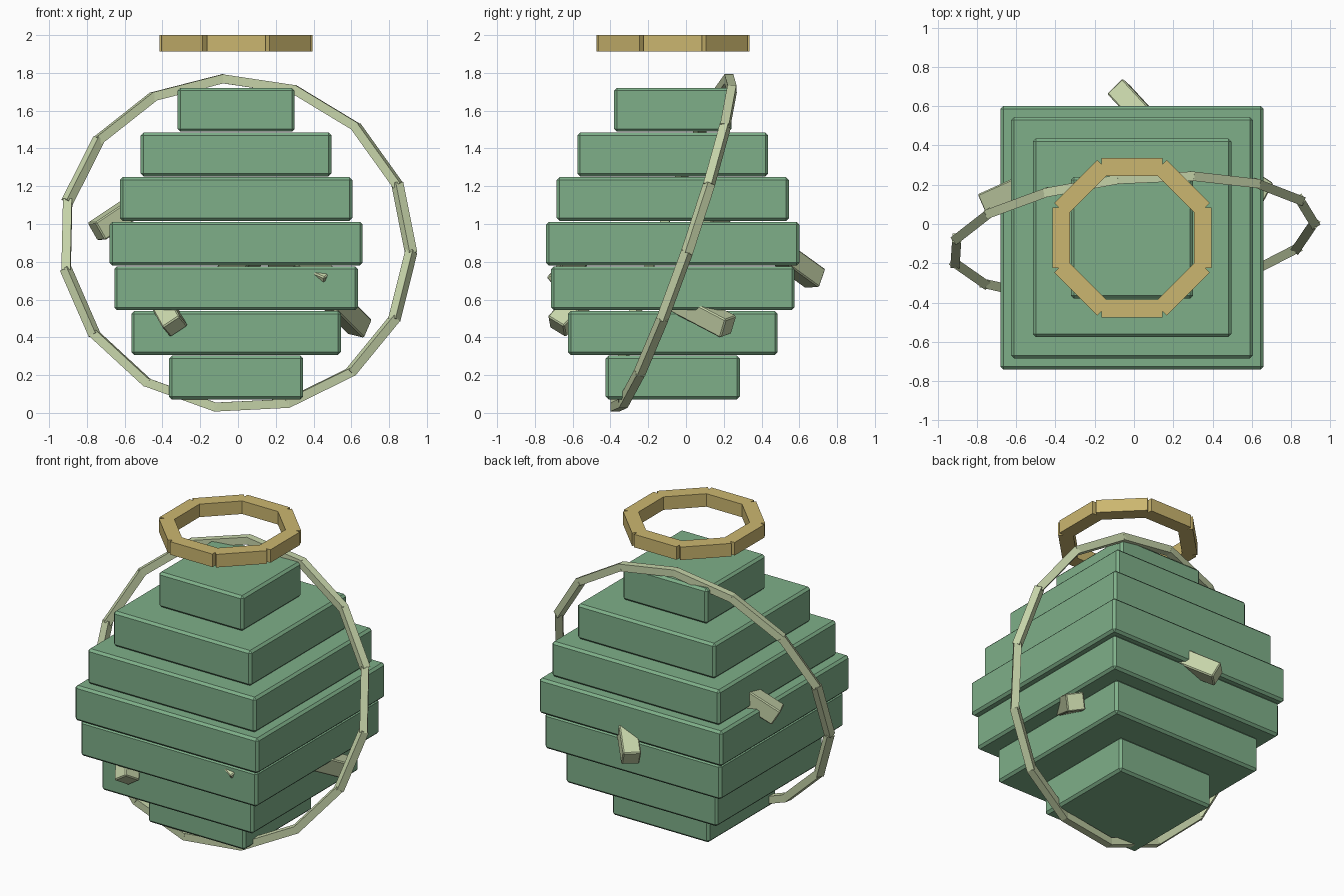
import bpy, math
from mathutils import Vector, Matrix

if "Cube" in bpy.data.objects:
    bpy.data.objects.remove(bpy.data.objects["Cube"], do_unlink=True)


def material(name, rgb):
    m = bpy.data.materials.new(name)
    m.use_nodes = True
    m.diffuse_color = (*rgb, 1)
    m.node_tree.nodes["Principled BSDF"].inputs["Base Color"].default_value = (*rgb, 1)
    return m


GREEN = material("leaf_green", (0.21, 0.43, 0.25))
PALE = material("pale_sage", (0.57, 0.66, 0.40))
GOLD = material("soft_gold", (0.60, 0.47, 0.16))
CENTRE = Vector((-0.01, -0.07, 0))


def box(name, size, place, mat, bevel=0):
    """Box of the given size, set by a placement matrix, with optional chamfer."""
    bpy.ops.mesh.primitive_cube_add(size=1)
    ob = bpy.context.object
    ob.name = name
    ob.data.transform(Matrix.Diagonal((*size, 1)))
    ob.matrix_world = place
    ob.data.materials.append(mat)
    if bevel:
        mod = ob.modifiers.new("chamfer", "BEVEL")
        mod.width = bevel
        mod.segments = 1
    return ob


def frame(origin, axis, side):
    """Placement whose z runs along axis and whose x leans towards side."""
    z = Vector(axis).normalized()
    x = Vector(side)
    x = (x - z * x.dot(z)).normalized()
    rot = Matrix((x, z.cross(x), z)).transposed()
    return Matrix.Translation(origin) @ rot.to_4x4()


# Stacked square tiers of the body
for i, half in enumerate((0.355, 0.555, 0.645, 0.67, 0.615, 0.505, 0.31)):
    z = 0.187 + i * 0.2363
    box(f"body_tier_{i + 1}", (2 * half, 2 * half, 0.232),
        Matrix.Translation(CENTRE + Vector((0, 0, z))), GREEN, 0.015)

# Floating octagonal halo
for i in range(8):
    turn = Matrix.Rotation(i * math.pi / 4, 4, "Z")
    box(f"halo_segment_{i + 1}", (0.09, 0.31, 0.086),
        Matrix.Translation(CENTRE + Vector((0, 0, 1.957))) @ turn
        @ Matrix.Translation((0.36, 0, 0)), GOLD)

# Tilted hoop of straight bars around the body
SIDES, RADIUS = 15, 0.925
hub = Vector((-0.005, -0.067, 0.895))
normal = Vector((0.095, -1, 0.345)).normalized()
across = Vector((1, 0.095, 0)).normalized()
upward = across.cross(normal)
if upward.z < 0:
    upward.negate()


def hoop_point(i):
    a = math.radians(-3) + i * math.tau / SIDES
    return hub + RADIUS * (across * math.cos(a) + upward * math.sin(a))


for i in range(SIDES):
    a, b = hoop_point(i), hoop_point(i + 1)
    d = b - a
    box(f"hoop_bar_{i + 1}", (0.047, 0.047, d.length * 1.03),
        frame((a + b) / 2, d, d.cross(Vector((0, 0, 1)))), PALE)

# Square pegs poking out of the body: end centre, outward axis, side direction
PEG, LENGTH = 0.11, 0.34
pegs = {
    "front_right_peg": ((-0.333, -0.685, 0.456), (0.38, -0.62, -0.69), (0.09, -0.01, 0.06)),
    "front_left_peg": ((0.482, -0.666, 0.705), (0.87, -0.31, -0.375), (0.68, 0.95, 0.79)),
    "left_peg": ((0.645, 0.225, 0.455), (0.42, 0.8, -0.42), (0.05, 0.04, 0.1)),
    "right_peg": ((-0.75, 0.11, 0.96), (-0.78, -0.35, -0.52), (0.05, 0.02, -0.08)),
    "back_peg": ((-0.08, 0.686, 0.71), (-0.6, 0.65, -0.47), (0.66, 0.75, 0)),
}
for name, (end, axis, side) in pegs.items():
    middle = Vector(end) - Vector(axis).normalized() * LENGTH / 2
    box(name, (PEG, PEG, LENGTH), frame(middle, axis, side), PALE, 0.007)
